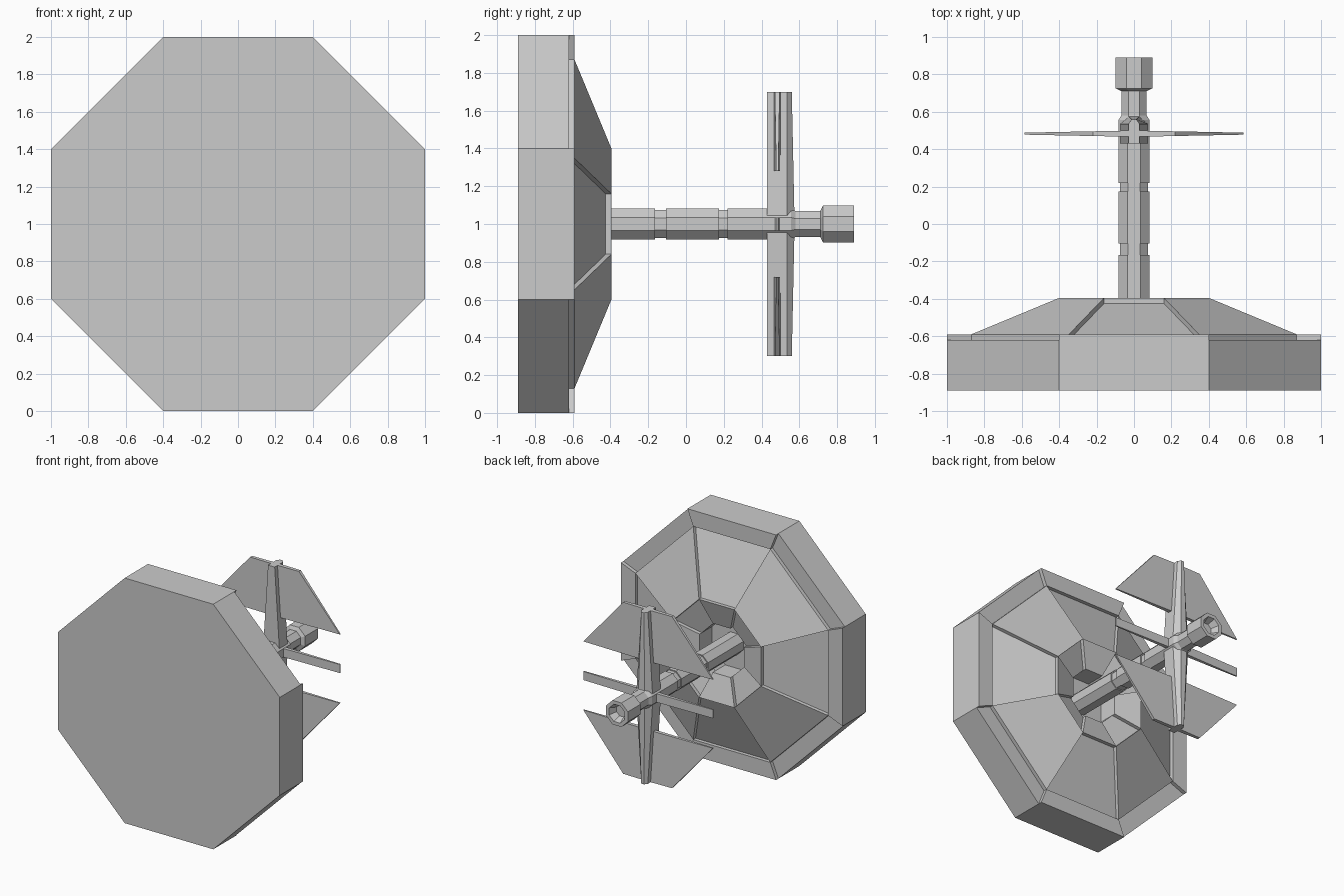
import bpy, bmesh, math
from mathutils import Vector

if "Cube" in bpy.data.objects:
    bpy.data.objects.remove(bpy.data.objects["Cube"])

CZ = 1.0  # height of the central axis


def finish(name, bm, recalc=True):
    if recalc:
        bmesh.ops.remove_doubles(bm, verts=bm.verts, dist=1e-5)
        bmesh.ops.recalc_face_normals(bm, faces=bm.faces)
    me = bpy.data.meshes.new(name)
    bm.to_mesh(me)
    bm.free()
    ob = bpy.data.objects.new(name, me)
    bpy.context.collection.objects.link(ob)
    return ob


def corner(i, a, y):
    """Corner i of the octagon with half-height a, at depth y."""
    pts = [(.4, 1), (1, .4), (1, -.4), (.4, -1), (-.4, -1), (-1, -.4), (-1, .4), (-.4, 1)]
    x, z = pts[i % 8]
    return Vector((x * a, y, CZ + z * a))


def face(bm, pts, out):
    f = bm.faces.new([bm.verts.new(p) for p in pts])
    f.normal_update()
    if f.normal.dot(out) < 0:
        f.normal_flip()


# Dish: octagonal base with a raised chequer of rim, slope and crater panels
bm = bmesh.new()
STEP = .03
back = Vector((0, 1, 0))
low = [(1, -.62), (.87, -.62), (.4, -.425), (.2, -.49)]
face(bm, [corner(i, 1, -.89) for i in range(8)], -back)
face(bm, [corner(i, .2, -.62) for i in range(8)], back)
for i in range(8):
    mid = corner(i, 1, 0) + corner(i + 1, 1, 0) - Vector((0, 0, 2 * CZ))
    face(bm, [corner(i, 1, -.89), corner(i + 1, 1, -.89),
              corner(i + 1, 1, -.62), corner(i, 1, -.62)], mid)
    face(bm, [corner(i, .2, -.62), corner(i + 1, .2, -.62),
              corner(i + 1, .2, -.49), corner(i, .2, -.49)], -mid)
    for k in range(3):
        (a0, y0), (a1, y1) = low[k], low[k + 1]
        quad = [corner(i, a0, y0), corner(i + 1, a0, y0),
                corner(i + 1, a1, y1), corner(i, a1, y1)]
        if (i + k) % 2 == 0:
            face(bm, quad, back)
            continue
        top = [p + back * STEP for p in quad]
        face(bm, top, back)
        centre = sum(quad, Vector()) / 4
        for j in range(4):
            n = (j + 1) % 4
            face(bm, [quad[j], quad[n], top[n], top[j]],
                 (quad[j] + quad[n]) / 2 - centre)
finish("dish_base", bm, recalc=False)


def lathe(name, profile):
    """Closed eight-sided turning along y; profile = (apothem, y)."""
    bm = bmesh.new()
    rings = []
    for r, y in profile:
        r /= math.cos(math.pi / 8)
        rings.append([bm.verts.new((r * math.cos((j + .5) * math.pi / 4), y,
                                    CZ + r * math.sin((j + .5) * math.pi / 4))) for j in range(8)])
    for a, b in zip(rings, rings[1:]):
        for j in range(8):
            bm.faces.new((a[j], a[(j + 1) % 8], b[(j + 1) % 8], b[j]))
    bm.faces.new(rings[0])
    bm.faces.new(rings[-1])
    return finish(name, bm)


# Mast with grooves, and the hollow nozzle at its end
lathe("mast", [(.083, -.62), (.083, -.165), (.075, -.165), (.075, -.105), (.083, -.105),
               (.083, .175), (.075, .175), (.075, .22), (.083, .22), (.083, .555),
               (.068, .58), (.068, .73)])
lathe("nozzle", [(.07, .712), (.098, .725), (.098, .89), (.07, .89), (.045, .83)])


def prism(name, sections):
    """Skin between matching loops, capped at both ends."""
    bm = bmesh.new()
    loops = [[bm.verts.new(p) for p in s] for s in sections]
    for a, b in zip(loops, loops[1:]):
        n = len(a)
        for j in range(n):
            bm.faces.new((a[j], a[(j + 1) % n], b[(j + 1) % n], b[j]))
    bm.faces.new(loops[0])
    bm.faces.new(loops[-1])
    return finish(name, bm)


# Vertical spar, thicker at the hub
spar = []
for z, w, y1 in [(-.7, .03, .56), (0, .075, .575), (.7, .03, .56)]:
    spar.append([(-w, .43, CZ + z), (w, .43, CZ + z), (w, .535, CZ + z),
                 (w * .4, y1, CZ + z), (-w * .4, y1, CZ + z), (-w, .535, CZ + z)])
prism("vertical_spar", spar)

# Four swept fins and two thin side bars, tapering outwards
FY = .483


def thick(x):
    return .017 - .02 * x


for sx, side in ((1, "right"), (-1, "left")):
    for sz, level in ((1, "upper"), (-1, "lower")):
        outline = [(0, .70), (.22, .70), (.585, .28), (0, .28)]
        prism(f"{level}_{side}_fin",
              [[(sx * x, FY + s * thick(x), CZ + sz * z) for x, z in outline] for s in (-1, 1)])
    bar = [(0, .035), (.585, .035), (.585, -.035), (0, -.035)]
    prism(f"{side}_bar",
          [[(sx * x, FY + s * thick(x), CZ + z) for x, z in bar] for s in (-1, 1)])
